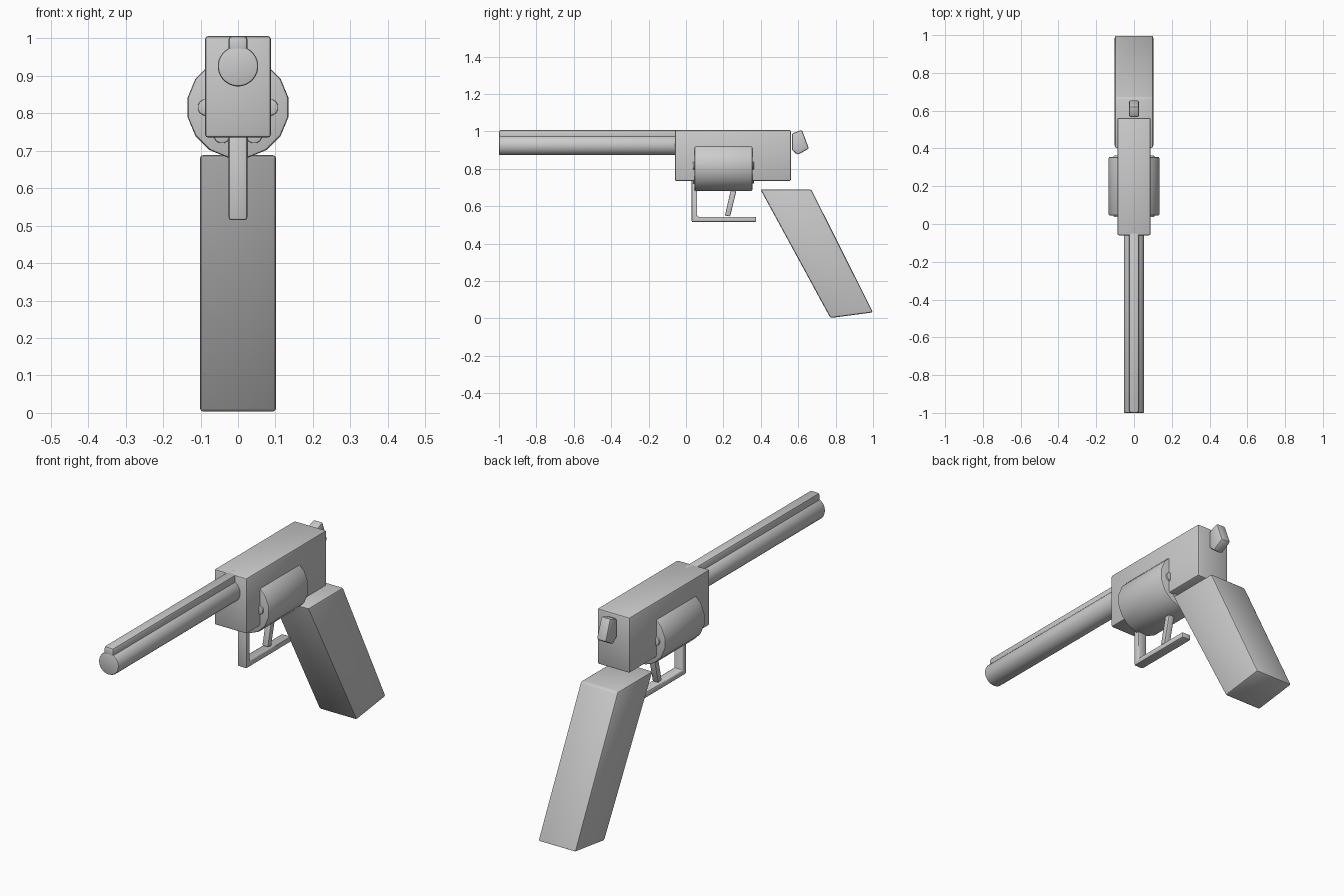
import bpy, bmesh, math
from mathutils import Matrix, Vector

cube = bpy.data.objects.get("Cube")
if cube:
    bpy.data.objects.remove(cube, do_unlink=True)

grey = bpy.data.materials.new("plain_grey")
grey.use_nodes = True
GREY = (0.6, 0.6, 0.6, 1)
grey.diffuse_color = GREY
grey.node_tree.nodes["Principled BSDF"].inputs["Base Color"].default_value = GREY


def finish(name, bm, bevel, segments=2):
    """Round the hard edges and turn the mesh into a shaded object."""
    bmesh.ops.recalc_face_normals(bm, faces=bm.faces)
    hard = [e for e in bm.edges if e.calc_face_angle(0) > math.radians(40)]
    if bevel:
        bmesh.ops.bevel(bm, geom=hard, offset=bevel, segments=segments,
                        profile=0.5, affect='EDGES')
    mesh = bpy.data.meshes.new(name)
    bm.to_mesh(mesh)
    bm.free()
    mesh.materials.append(grey)
    ob = bpy.data.objects.new(name, mesh)
    bpy.context.collection.objects.link(ob)
    bpy.ops.object.select_all(action='DESELECT')
    ob.select_set(True)
    bpy.context.view_layer.objects.active = ob
    bpy.ops.object.shade_smooth_by_angle(angle=math.radians(35))
    return ob


def slab(name, profile, half_width, bevel):
    """Extrude a side profile of (y, z) points across x."""
    bm = bmesh.new()
    face = bm.faces.new([bm.verts.new((-half_width, y, z)) for y, z in profile])
    new = bmesh.ops.extrude_face_region(bm, geom=[face])["geom"]
    bmesh.ops.translate(bm, vec=(2 * half_width, 0, 0),
                        verts=[v for v in new if isinstance(v, bmesh.types.BMVert)])
    return finish(name, bm, bevel)


def box(name, y0, y1, z0, z1, half_width, bevel):
    return slab(name, [(y0, z0), (y1, z0), (y1, z1), (y0, z1)], half_width, bevel)


def rod(name, x, z, y0, y1, radius, sides, bevel):
    """Cylinder lying along y, with a flat side facing x."""
    bm = bmesh.new()
    place = (Matrix.Translation((x, (y0 + y1) / 2, z))
             @ Matrix.Rotation(math.pi / 2, 4, 'X')
             @ Matrix.Rotation(math.pi / sides, 4, 'Z'))
    bmesh.ops.create_cone(bm, cap_ends=True, segments=sides, radius1=radius,
                          radius2=radius, depth=y1 - y0, matrix=place)
    return finish(name, bm, bevel)


# Frame and barrel
box("frame", -0.06, 0.562, 0.735, 1.007, 0.088, 0.009)
rod("barrel", 0, 0.926, -1, 0, 0.054, 32, 0.006)
box("top_rib", -1, 0, 0.955, 1.007, 0.026, 0.011)

# Rotating drum with six chamber studs showing at both ends
DRUM_Z = 0.816
rod("drum", 0, DRUM_Z, 0.045, 0.355, 0.137, 16, 0.007)
for i in range(6):
    a = i * math.pi / 3
    rod(f"chamber_{i + 1}", 0.086 * math.cos(a), DRUM_Z + 0.086 * math.sin(a),
        0.037, 0.363, 0.022, 12, 0.003)

# Trigger and its guard
slab("trigger_guard", [(0.03, 0.515), (0.375, 0.515), (0.375, 0.543),
                       (0.06, 0.543), (0.06, 0.75), (0.03, 0.75)], 0.025, 0.007)
slab("trigger", [(0.208, 0.55), (0.236, 0.545), (0.276, 0.71), (0.245, 0.71)],
     0.016, 0.005)

# Hammer
slab("hammer", [(0.566, 0.988), (0.62, 1.008), (0.657, 0.908),
                (0.597, 0.874), (0.566, 0.9)], 0.026, 0.009)

# Grip
slab("grip", [(0.398, 0.689), (0.67, 0.689), (1, 0.032), (0.772, 0.002)],
     0.102, 0.01)
